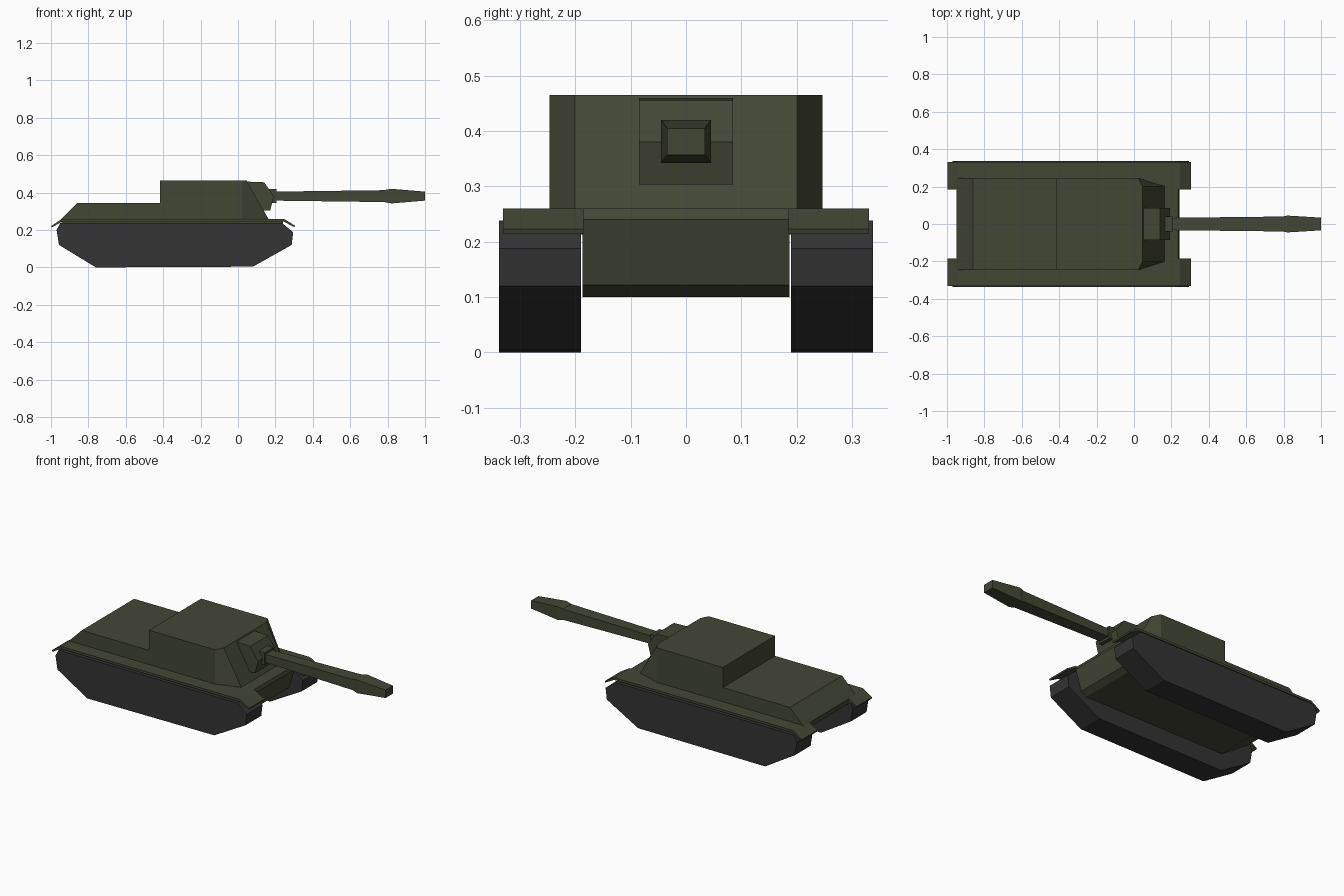
import bpy, bmesh

if "Cube" in bpy.data.objects:
    bpy.data.objects.remove(bpy.data.objects["Cube"])


def material(name, rgb):
    m = bpy.data.materials.new(name)
    m.diffuse_color = (*rgb, 1)
    m.use_nodes = True
    m.node_tree.nodes["Principled BSDF"].inputs["Base Color"].default_value = m.diffuse_color
    return m


OLIVE = material("olive_paint", (0.055, 0.063, 0.036))
DARK = material("track_rubber", (0.034, 0.034, 0.034))


def loft(name, rings, mat):
    """Closed solid through rings of equal point count."""
    bm = bmesh.new()
    vs = [[bm.verts.new(p) for p in r] for r in rings]
    n = len(rings[0])
    for a, b in zip(vs, vs[1:]):
        for i in range(n):
            j = (i + 1) % n
            bm.faces.new((a[i], a[j], b[j], b[i]))
    bm.faces.new(vs[0])
    bm.faces.new(vs[-1])
    bmesh.ops.recalc_face_normals(bm, faces=bm.faces)
    me = bpy.data.meshes.new(name)
    bm.to_mesh(me)
    bm.free()
    me.materials.append(mat)
    ob = bpy.data.objects.new(name, me)
    bpy.context.collection.objects.link(ob)
    return ob


def extrude_y(name, profile, y0, y1, mat, mirror=False):
    """Side profile (x, z) extruded across y, optionally mirrored."""
    ob = loft(name, [[(x, y, z) for x, z in profile] for y in (y0, y1)], mat)
    if mirror:
        mod = ob.modifiers.new("other_side", "MIRROR")
        mod.use_axis = (False, True, False)
    return ob


def tube(name, stations, mat, zc=0.381):
    """Four-sided tube along x: (x, half width, half height)."""
    return loft(name, [[(x, -w, zc - h), (x, w, zc - h), (x, w, zc + h), (x, -w, zc + h)]
                       for x, w, h in stations], mat)


# Tracks
extrude_y("tracks", [(-0.76, 0), (0.08, 0.004), (0.287, 0.12), (0.295, 0.188), (0.235, 0.238),
                     (-0.95, 0.238), (-0.97, 0.2), (-0.957, 0.12)],
          0.19, 0.338, DARK, True)

# Lower hull between the tracks
extrude_y("hull", [(-0.76, 0.1), (0.17, 0.1), (0.205, 0.122), (0.242, 0.24), (0.235, 0.26),
                   (-0.945, 0.26), (-0.94, 0.22)], -0.187, 0.187, OLIVE)

# Fenders with drooping end flaps
extrude_y("fenders", [(-0.998, 0.222), (-0.94, 0.26), (0.245, 0.26), (0.305, 0.223), (0.302, 0.214),
                      (0.243, 0.246), (-0.938, 0.246), (-0.996, 0.213)],
          0.185, 0.331, OLIVE, True)

# Raised rear engine deck
extrude_y("engine_deck", [(-0.95, 0.255), (-0.86, 0.345), (-0.40, 0.345), (-0.40, 0.255)],
          -0.247, 0.247, OLIVE)

# Turret with sloped front and angled cheeks
loft("turret", [[(-0.416, -0.247, z), (0.022, -0.247, z), (xf, -0.201, z),
                 (xf, 0.201, z), (0.022, 0.247, z), (-0.416, 0.247, z)]
                for z, xf in ((0.255, 0.165), (0.465, 0.046))], OLIVE)

# Gun mantlet
extrude_y("mantlet", [(0.04, 0.459), (0.14, 0.455), (0.192, 0.38), (0.172, 0.303), (0.13, 0.303), (0.04, 0.44)],
          -0.085, 0.085, OLIVE)

# Gun collar, barrel and muzzle brake
tube("gun_collar", [(0.165, 0.041, 0.037), (0.205, 0.041, 0.037)], OLIVE)
tube("gun_barrel", [(0.19, 0.033, 0.024), (0.8, 0.04, 0.032)], OLIVE)
tube("muzzle_brake", [(0.785, 0.038, 0.033), (0.82, 0.045, 0.039), (1.0, 0.034, 0.024)], OLIVE)
